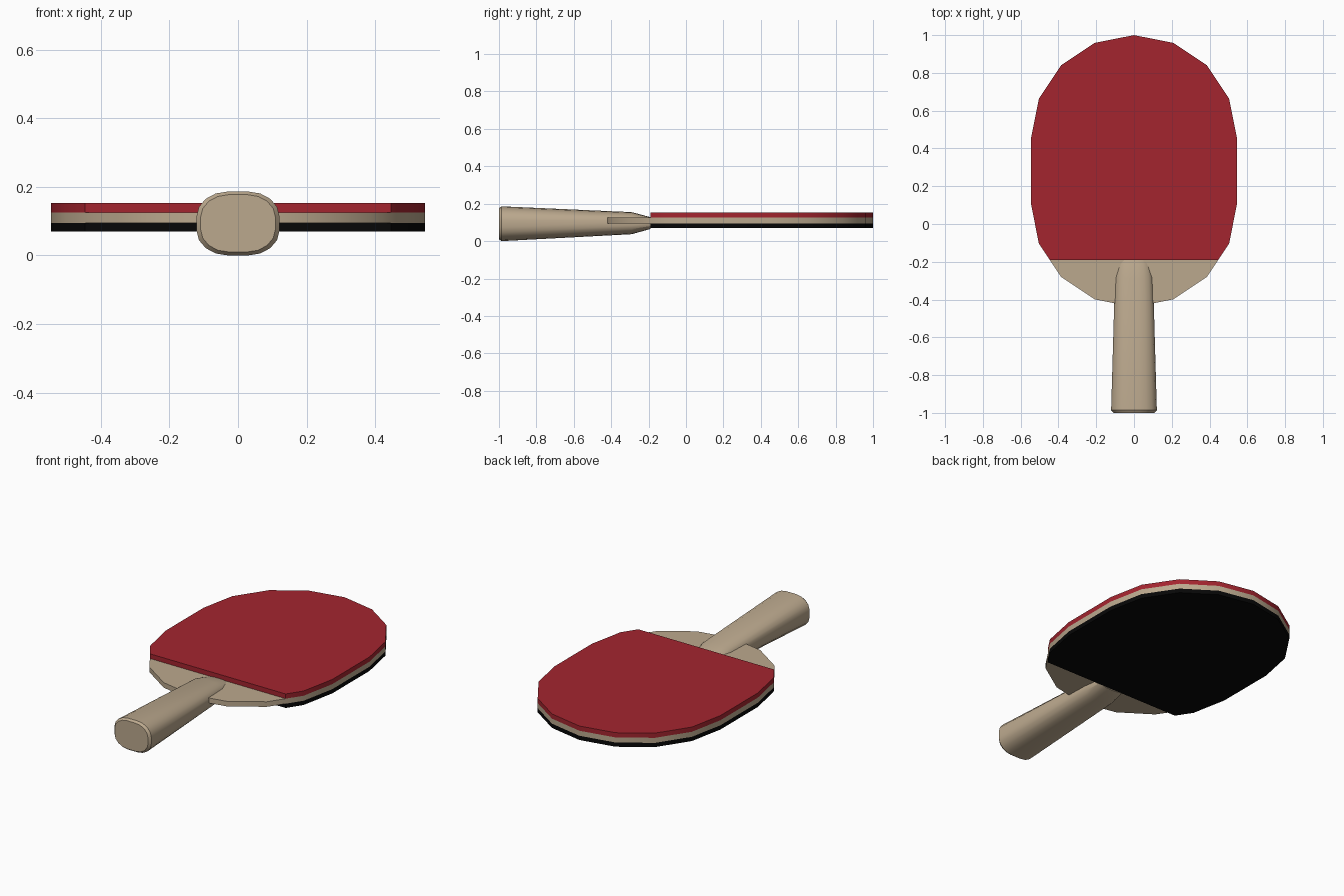
import bpy, bmesh, math
from math import sin, cos, pi

if "Cube" in bpy.data.objects:
    bpy.data.objects.remove(bpy.data.objects["Cube"])


def material(name, rgb):
    m = bpy.data.materials.new(name)
    m.diffuse_color = (*rgb, 1)
    m.use_nodes = True
    m.node_tree.nodes["Principled BSDF"].inputs["Base Color"].default_value = m.diffuse_color
    return m


wood = material("wood", (0.50, 0.395, 0.27))
red = material("red_rubber", (0.37, 0.018, 0.028))
black = material("black_rubber", (0.002, 0.002, 0.002))


def loft(name, rings, mat):
    """Closed solid through a list of equal-length point rings."""
    bm = bmesh.new()
    vs = [[bm.verts.new(p) for p in r] for r in rings]
    n = len(rings[0])
    for a, b in zip(vs, vs[1:]):
        for i in range(n):
            j = (i + 1) % n
            bm.faces.new((a[i], a[j], b[j], b[i]))
    bm.faces.new(vs[0])
    bm.faces.new(vs[-1])
    bmesh.ops.recalc_face_normals(bm, faces=bm.faces)
    me = bpy.data.meshes.new(name)
    bm.to_mesh(me)
    bm.free()
    me.materials.append(mat)
    ob = bpy.data.objects.new(name, me)
    bpy.context.collection.objects.link(ob)
    bpy.ops.object.select_all(action='DESELECT')
    ob.select_set(True)
    bpy.context.view_layer.objects.active = ob
    bpy.ops.object.shade_smooth_by_angle(angle=math.radians(30))
    return ob


# Blade outline: two 8-sided half circles pulled apart along y
R, TOP, LOW, CUT = 0.545, 0.455, 0.105, -0.19
outline = [(R * cos(k * pi / 8), TOP + R * sin(k * pi / 8)) for k in range(9)]
outline += [(R * cos(k * pi / 8), LOW + R * sin(k * pi / 8)) for k in range(8, 17)]

# Rubber outline: the same, cut straight across above the handle
rubber = []
for (x0, y0), (x1, y1) in zip(outline, outline[1:] + outline[:1]):
    if y0 >= CUT:
        rubber.append((x0, y0))
    if (y0 - CUT) * (y1 - CUT) < 0:
        t = (CUT - y0) / (y1 - y0)
        rubber.append((x0 + t * (x1 - x0), CUT))


def slab(name, pts, z0, z1, mat):
    loft(name, [[(x, y, z) for x, y in pts] for z in (z0, z1)], mat)


slab("blade", outline, 0.095, 0.125, wood)
slab("top_rubber", rubber, 0.125, 0.153, red)
slab("bottom_rubber", rubber, 0.07, 0.095, black)


# Handle: rounded-box sections (y, half width, bottom, top)
def section(y, w, z0, z1):
    c, h = (z0 + z1) / 2, (z1 - z0) / 2
    pts = []
    for q, (sx, sz) in enumerate([(1, 1), (-1, 1), (-1, -1), (1, -1)]):
        for k in range(5):
            a = q * pi / 2 + k * pi / 8
            pts.append((w * (0.25 * sx + 0.75 * cos(a)), y,
                        c + h * (0.22 * sz + 0.78 * sin(a))))
    return pts


loft("handle", [section(*s) for s in [
    (-1.0, 0.109, 0.010, 0.177),
    (-0.986, 0.121, 0.0, 0.186),
    (-0.29, 0.101, 0.037, 0.155),
    (-0.19, 0.085, 0.065, 0.128)]], wood)
